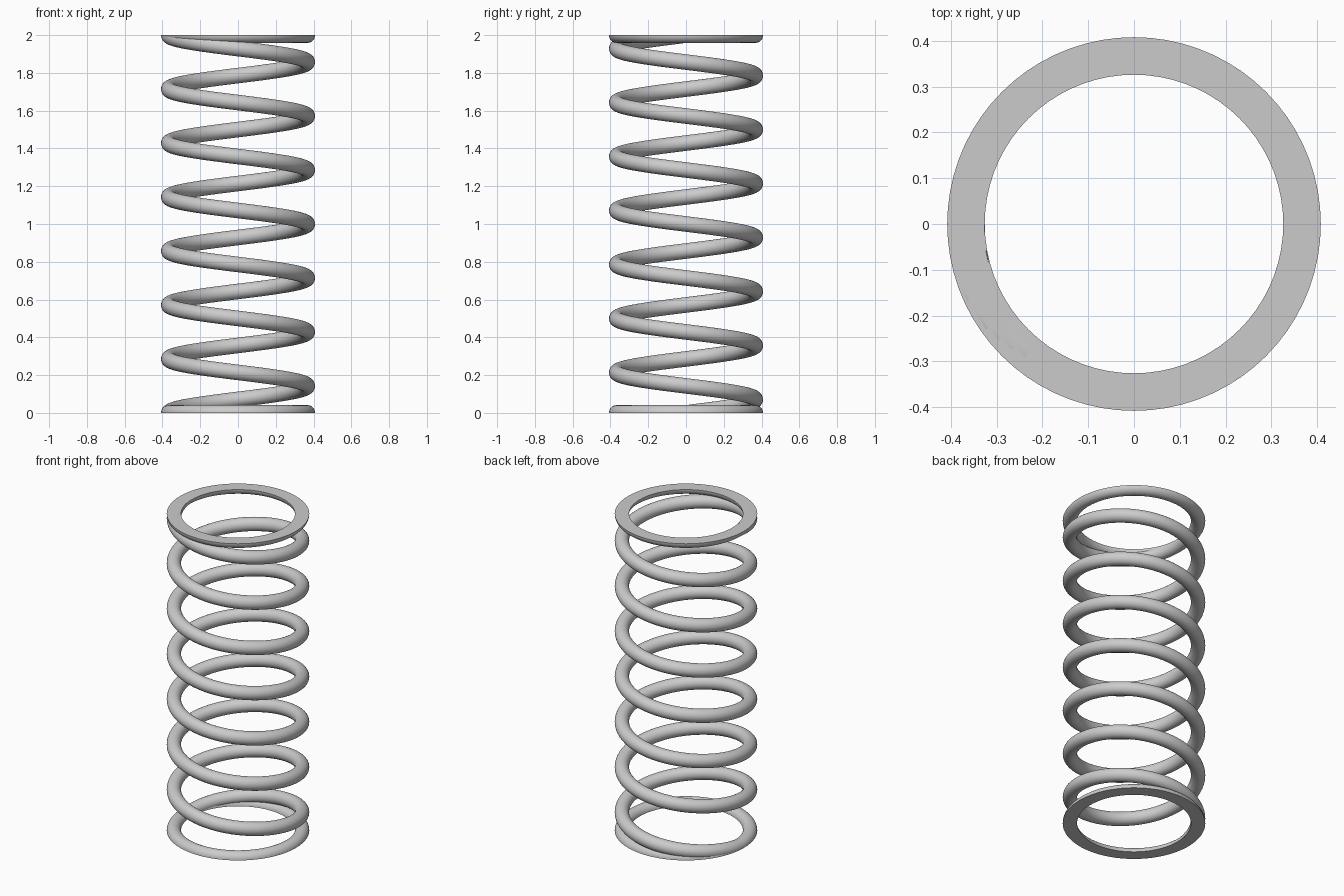
import bpy, bmesh, math
from mathutils import Vector

if "Cube" in bpy.data.objects:
    bpy.data.objects.remove(bpy.data.objects["Cube"])

R, r = 0.367, 0.041        # coil radius, wire radius
HEIGHT, TURNS = 2.0, 7     # working coils between the two flat end turns
STEPS, SIDES = 72, 32      # steps per turn, sides of the wire


def path(t):
    # clockwise coil starting at -x; flat closed turn at each end
    a = 2 * math.pi * t
    z = min(max(t, 0), TURNS) * HEIGHT / TURNS
    return Vector((-R * math.cos(a), R * math.sin(a), z))


# spring wire: round section swept along the coil, ground flat at both ends
bm = bmesh.new()
rings = []
for i in range((TURNS + 2) * STEPS + 1):
    t = i / STEPS - 1
    p = path(t)
    tangent = (path(t + 0.002) - path(t - 0.002)).normalized()
    out = Vector((p.x, p.y, 0)).normalized()
    up = out.cross(tangent)
    if up.z < 0:
        up.negate()
    ring = []
    for k in range(SIDES):
        a = 2 * math.pi * k / SIDES
        v = p + out * (r * math.cos(a)) + up * (r * math.sin(a))
        v.z = min(max(v.z, 0), HEIGHT)
        ring.append(bm.verts.new(v))
    rings.append(ring)
for a, b in zip(rings, rings[1:]):
    for k in range(SIDES):
        n = (k + 1) % SIDES
        bm.faces.new((a[k], a[n], b[n], b[k]))

# wire ends
bm.faces.new(rings[0])
bm.faces.new(rings[-1])
bmesh.ops.recalc_face_normals(bm, faces=bm.faces)

mesh = bpy.data.meshes.new("coil_spring")
bm.to_mesh(mesh)
bm.free()
spring = bpy.data.objects.new("coil_spring", mesh)
bpy.context.collection.objects.link(spring)
bpy.context.view_layer.objects.active = spring
spring.select_set(True)
bpy.ops.object.shade_smooth_by_angle(angle=math.radians(35))
